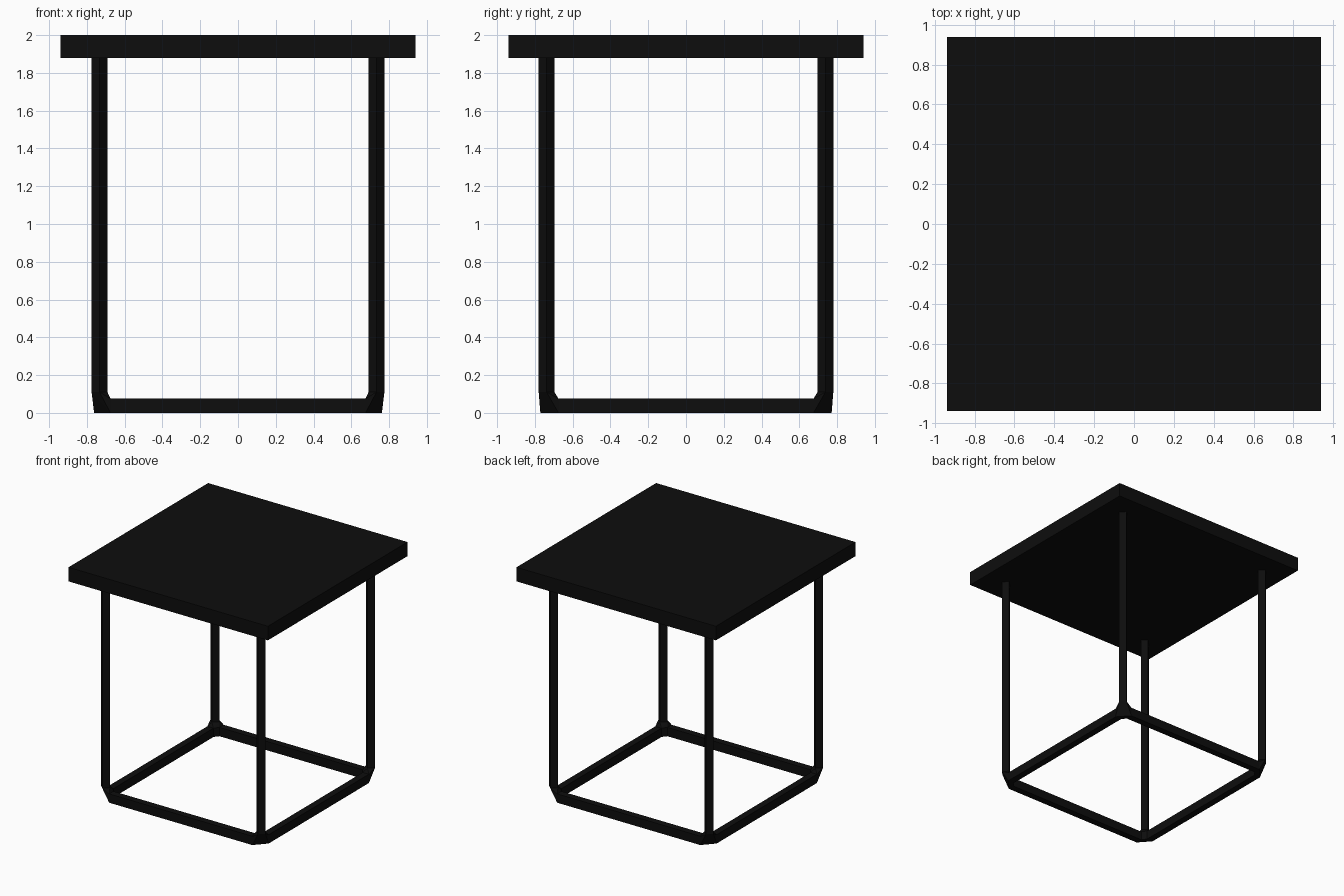
import bpy, bmesh

if "Cube" in bpy.data.objects:
    bpy.data.objects.remove(bpy.data.objects["Cube"])

black = bpy.data.materials.new("black_paint")
black.diffuse_color = (0.004, 0.004, 0.004, 1)
black.use_nodes = True
black.node_tree.nodes["Principled BSDF"].inputs["Base Color"].default_value = black.diffuse_color

TOP, THICK, HALF = 2.0, 0.12, 0.94     # table top
CX, CY, R = 0.733, 0.738, 0.042        # leg centre and half diagonal
OX, OY, W, H = 0.762, 0.771, 0.058, 0.075  # rail outer faces, width, height
JOIN, JOIN_Z = 0.675, 0.11             # where rails and leg meet the corner joint


def finish(name, bm):
    bmesh.ops.recalc_face_normals(bm, faces=bm.faces[:])
    me = bpy.data.meshes.new(name)
    bm.to_mesh(me)
    bm.free()
    ob = bpy.data.objects.new(name, me)
    me.materials.append(black)
    bpy.context.collection.objects.link(ob)
    return ob


def leg_ring(z):
    return [(CX + R, CY, z), (CX, CY + R, z), (CX - R, CY, z), (CX, CY - R, z)]


def x_rail_ring(x):
    return [(x, OY, 0), (x, OY, H), (x, OY - W, H), (x, OY - W, 0)]


def y_rail_ring(y):
    return [(OX, y, 0), (OX, y, H), (OX - W, y, H), (OX - W, y, 0)]


# Square table top
bm = bmesh.new()
bmesh.ops.create_cube(bm, size=1)
bmesh.ops.scale(bm, vec=(2 * HALF, 2 * HALF, THICK), verts=bm.verts[:])
bmesh.ops.translate(bm, vec=(0, 0, TOP - THICK / 2), verts=bm.verts[:])
finish("table_top", bm)

# One quarter of the frame: faceted corner joint, then leg and two half rails
bm = bmesh.new()
inner = [[bm.verts.new(p) for p in ring] for ring in
         (leg_ring(JOIN_Z), x_rail_ring(JOIN), y_rail_ring(JOIN))]
bmesh.ops.convex_hull(bm, input=bm.verts[:])
caps = [f for f in bm.faces if any(all(v in ring for v in f.verts) for ring in inner)]
bmesh.ops.delete(bm, geom=caps, context='FACES')

outer = (leg_ring(TOP - THICK + 0.01), x_rail_ring(0), y_rail_ring(0))
for ring, points in zip(inner, outer):
    end = [bm.verts.new(p) for p in points]
    for i in range(4):
        j = (i + 1) % 4
        bm.faces.new((ring[i], ring[j], end[j], end[i]))

# Mirror the quarter to all four corners
frame = finish("leg_frame", bm)
mirror = frame.modifiers.new("mirror", 'MIRROR')
mirror.use_axis = (True, True, False)
mirror.use_clip = True
mirror.merge_threshold = 0.001
